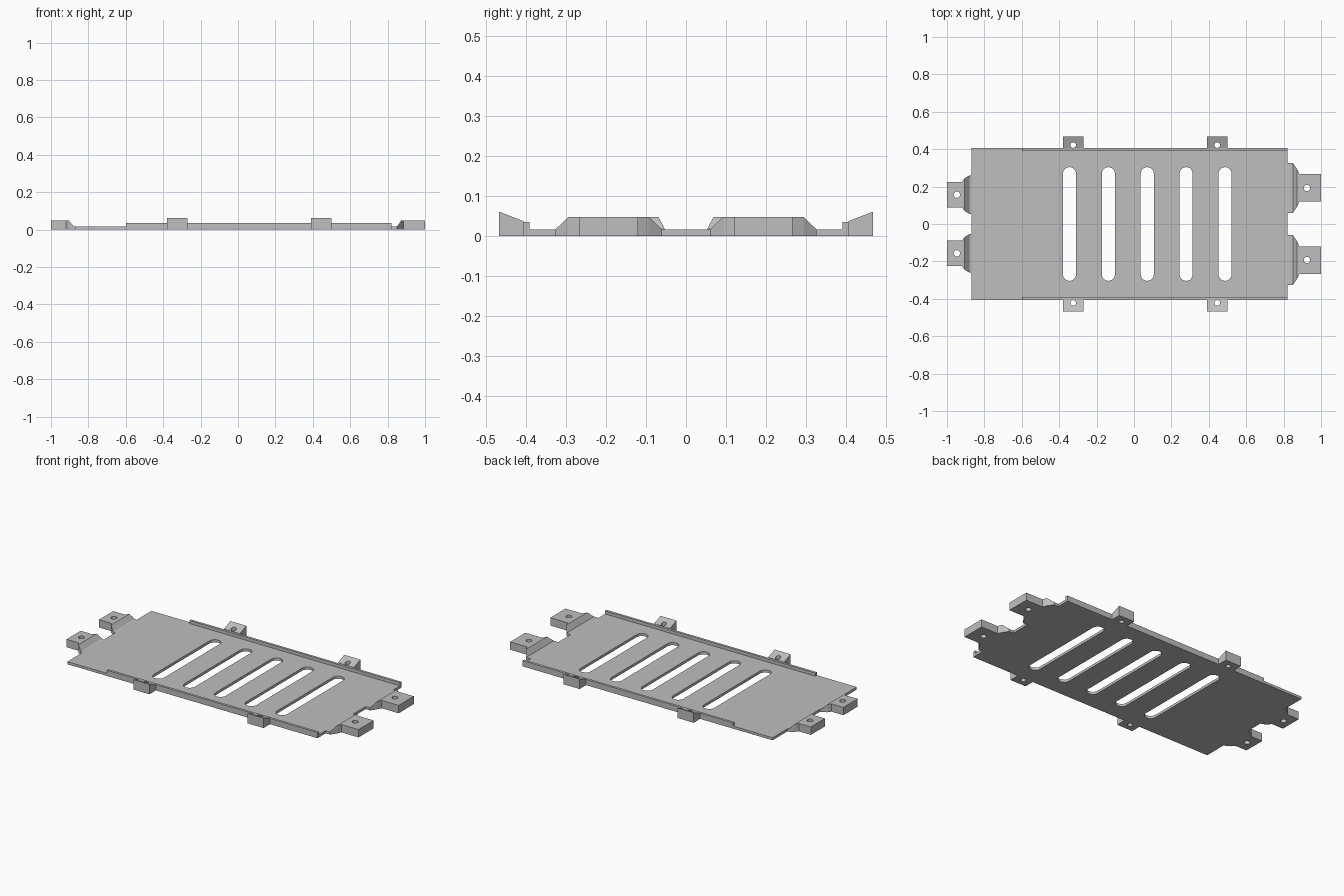
import bpy, bmesh
from math import pi, cos, sin

if "Cube" in bpy.data.objects:
    bpy.data.objects.remove(bpy.data.objects["Cube"])

metal = bpy.data.materials.new("light grey metal")
metal.use_nodes = True
GREY = (0.52, 0.52, 0.52, 1)
metal.diffuse_color = GREY
metal.node_tree.nodes["Principled BSDF"].inputs["Base Color"].default_value = GREY

PLATE_TOP, EDGE_Y = 0.016, 0.405
LEFT_END, RIGHT_END = -0.868, 0.82


def finish(name, bm):
    bmesh.ops.recalc_face_normals(bm, faces=bm.faces)
    mesh = bpy.data.meshes.new(name)
    bm.to_mesh(mesh)
    bm.free()
    mesh.materials.append(metal)
    obj = bpy.data.objects.new(name, mesh)
    bpy.context.collection.objects.link(obj)
    return obj


def loft(name, rings):
    """Solid skinned through matching rings of points, capped at both ends."""
    bm = bmesh.new()
    loops = [[bm.verts.new(p) for p in ring] for ring in rings]
    n = len(loops[0])
    for a, b in zip(loops, loops[1:]):
        for i in range(n):
            j = (i + 1) % n
            bm.faces.new((a[i], a[j], b[j], b[i]))
    bm.faces.new(loops[0])
    bm.faces.new(loops[-1])
    return finish(name, bm)


def box(name, x0, x1, y0, y1, top):
    corners = [(x0, y0), (x1, y0), (x1, y1), (x0, y1)]
    return loft(name, [[(x, y, z) for x, y in corners] for z in (0, top)])


def slot_cutter(x, y, radius, half_length=0):
    """Upright cutter: a round hole, or a slot along y with round ends."""
    steps = 12
    outline = []
    for side in (1, -1):
        for i in range(steps + (half_length > 0)):
            a = pi * i / steps + (0 if side > 0 else pi)
            outline.append((x + radius * cos(a), y + side * half_length + radius * sin(a)))
    return loft("cutter", [[(px, py, z) for px, py in outline] for z in (-0.1, 0.2)])


def cut(obj, cutter):
    mod = obj.modifiers.new("cut", "BOOLEAN")
    mod.operation, mod.solver, mod.object = "DIFFERENCE", "EXACT", cutter
    with bpy.context.temp_override(object=obj, active_object=obj):
        bpy.ops.object.modifier_apply(modifier=mod.name)
    bpy.data.objects.remove(cutter)


# Base plate with five long slots
plate = box("base_plate", LEFT_END, RIGHT_END, -EDGE_Y, EDGE_Y, PLATE_TOP)
for i in range(5):
    cut(plate, slot_cutter(-0.345 + 0.208 * i, 0, 0.035, 0.269))

# End tabs: (x, half width, height) from the flared root to the tip
right_tab = [(RIGHT_END, 0.133, PLATE_TOP), (0.85, 0.133, PLATE_TOP),
             (0.872, 0.1, 0.048), (0.885, 0.073, 0.048), (1, 0.073, 0.048)]
left_tab = [(LEFT_END, 0.103, PLATE_TOP), (-0.88, 0.103, 0.02),
            (-0.905, 0.088, 0.048), (-0.92, 0.068, 0.048), (-1, 0.068, 0.048)]

for label, s in (("back", 1), ("front", -1)):
    for end, sections, yc, hole_x in (("left", right_tab, 0.193, 0.925),
                                      ("right", left_tab, 0.157, -0.947)):
        y = s * yc
        tab = loft(f"{label}_{end}_end_tab",
                   [[(x, y - w, 0), (x, y + w, 0), (x, y + w, h), (x, y - w, h)]
                    for x, w, h in sections])
        cut(tab, slot_cutter(hole_x, y, 0.017))

    # Raised rail along the long edge
    box(f"{label}_rail", -0.6, RIGHT_END, s * (EDGE_Y - 0.015), s * EDGE_Y, 0.035)

    # Wedge-shaped side clips with screw holes
    for end, x in (("right", -0.325), ("left", 0.445)):
        profile = [(EDGE_Y, 0), (0.467, 0), (0.467, 0.061), (EDGE_Y, 0.037)]
        clip = loft(f"{label}_{end}_side_clip",
                    [[(x + d, s * y, z) for y, z in profile] for d in (-0.054, 0.054)])
        cut(clip, slot_cutter(x, s * 0.422, 0.015))
